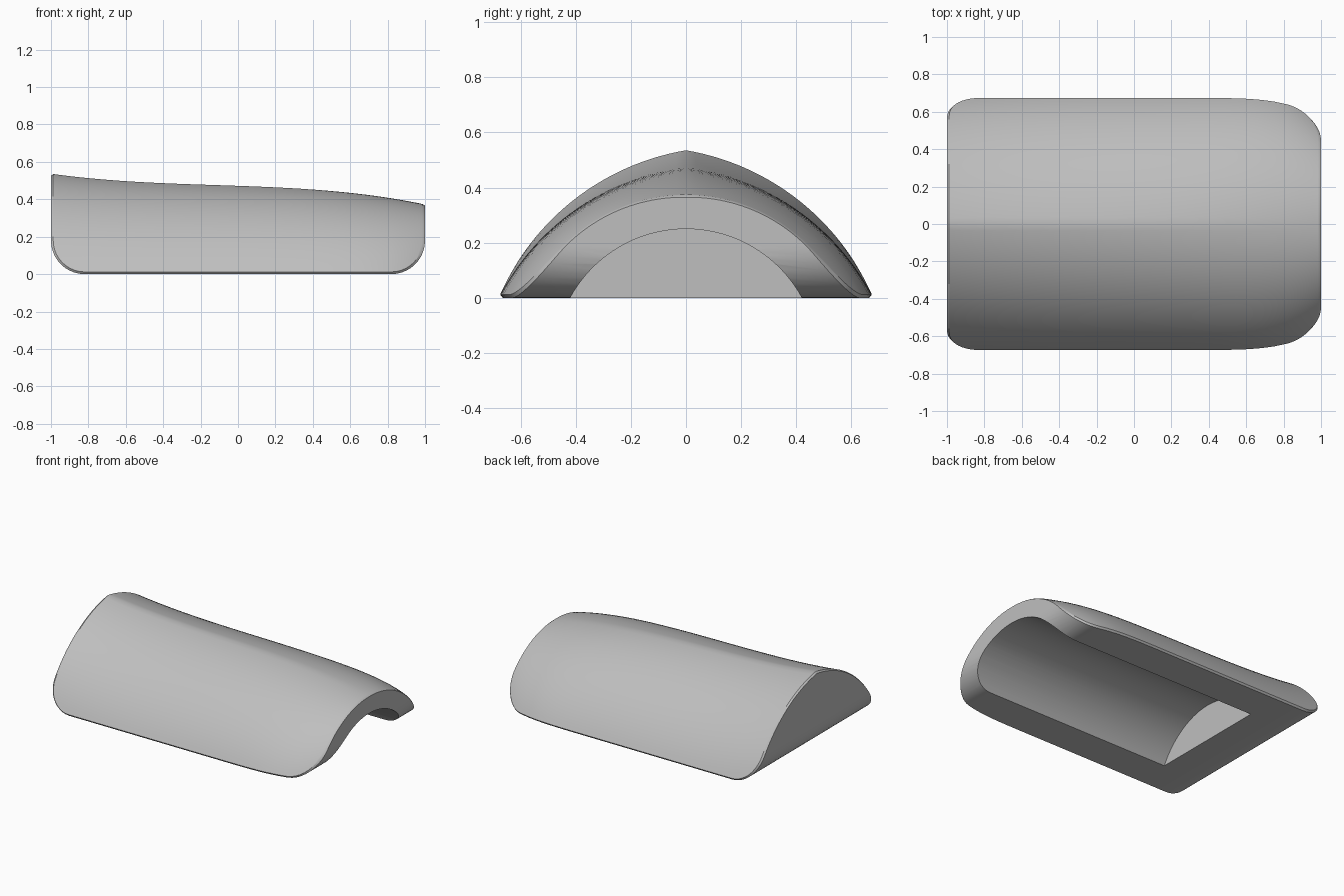
import bpy, bmesh, math

old = bpy.data.objects.get("Cube")
if old:
    bpy.data.objects.remove(old, do_unlink=True)

CORNER = 0.18      # radius of the lower end corners
RIM = 0.012        # width of the small edge bevel
ROWS = 24          # steps from rim to ridge


def new_object(name, bm):
    bmesh.ops.recalc_face_normals(bm, faces=bm.faces)
    mesh = bpy.data.meshes.new(name)
    bm.to_mesh(mesh)
    bm.free()
    obj = bpy.data.objects.new(name, mesh)
    bpy.context.collection.objects.link(obj)
    return obj


def underside_path(r):
    """Side outline of the underside: rounded corner, flat run, rounded corner."""
    mid = 1 - CORNER
    turn = [math.pi / 2 * i / 10 for i in range(11)]
    left = [(-mid - r * math.sin(t), CORNER - r * math.cos(t)) for t in reversed(turn)]
    flat = [(mid * i / 12, CORNER - r) for i in range(-11, 12)]
    right = [(mid + r * math.sin(t), CORNER - r * math.cos(t)) for t in turn]
    return left + flat + right


def arch(x, base):
    """Half of the outer arch at x, from the rim height up to the ridge."""
    h = 0.472 - 0.035 * x - 0.0175 * x**2 - 0.0475 * x**3
    w = 0.68 - 0.113 * max(0, (x - 0.3) / 0.7) ** 4
    a = 0.1 - 0.075 * x - 0.025 * x**2
    c = (h * h - w * w - 2 * a * w) / (2 * h)
    r = math.hypot(a, h - c)
    low, high = math.asin((base - c) / r), math.atan2(h - c, a)
    angles = [low + (high - low) * k / ROWS for k in range(ROWS + 1)]
    return [(x, -a + r * math.cos(t), c + r * math.sin(t)) for t in angles]


# Outer shell: half of it, closed by the underside and end faces
bm = bmesh.new()
inner, outer = underside_path(CORNER - RIM), underside_path(CORNER)
columns = [[bm.verts.new(p) for p in arch(x, z)] for x, z in inner]


def skin(a, b):
    for i in range(len(a) - 1):
        bm.faces.new((a[i], a[i + 1], b[i + 1], b[i]))


for a, b in zip(columns, columns[1:]):
    skin(a, b)


def end_rim(column, x):
    rim = []
    for k, v in enumerate(column):
        f = k / ROWS
        y = max(0, v.co.y - RIM * (1 - f) * 0.8)
        rim.append(bm.verts.new((x, y, v.co.z - RIM * f * 0.8)))
    return rim


# Bevelled rim running up one end, along the underside and up the other end
left_rim, right_rim = end_rim(columns[0], -1), end_rim(columns[-1], 1)
low_rim = [bm.verts.new((x, col[0].co.y - RIM * 0.8, z))
           for (x, z), col in zip(outer[1:-1], columns[1:-1])]
edge = columns[0][:0:-1] + [c[0] for c in columns] + columns[-1][1:]
rim = left_rim[::-1] + low_rim + right_rim
skin(edge, rim)
skin(rim, [bm.verts.new((v.co.x, 0, v.co.z)) for v in rim])
bmesh.ops.remove_doubles(bm, verts=bm.verts, dist=0.00005)
bmesh.ops.dissolve_degenerate(bm, edges=bm.edges, dist=0.00005)
shell = new_object("arched_cover", bm)
mirror = shell.modifiers.new("mirror", 'MIRROR')
mirror.use_axis = (False, True, False)
mirror.merge_threshold = 0.0001

# Arched hollow, open at one end
bm = bmesh.new()
radius, drop = 0.478, 0.228
start = math.asin(drop / radius)
profile = [(0.42, -0.1)]
for i in range(41):
    t = start + (math.pi - 2 * start) * i / 40
    profile.append((radius * math.cos(t), radius * math.sin(t) - drop))
profile.append((-0.42, -0.1))
face = bm.faces.new([bm.verts.new((-0.6, y, z)) for y, z in profile])
grown = bmesh.ops.extrude_face_region(bm, geom=[face])["geom"]
bmesh.ops.translate(bm, vec=(1.8, 0, 0),
                    verts=[g for g in grown if isinstance(g, bmesh.types.BMVert)])
cutter = new_object("hollow_cutter", bm)
cutter.hide_render = True
cut = shell.modifiers.new("hollow", 'BOOLEAN')
cut.object = cutter
cut.operation = 'DIFFERENCE'
cut.solver = 'EXACT'

# Bake the modifiers and drop the cutter
bpy.context.view_layer.update()
graph = bpy.context.evaluated_depsgraph_get()
baked = bpy.data.meshes.new_from_object(shell.evaluated_get(graph))
shell.modifiers.clear()
shell.data = baked
bpy.data.objects.remove(cutter, do_unlink=True)

# Plain grey material
grey = bpy.data.materials.new("plain_grey")
grey.use_nodes = True
colour = (0.52, 0.52, 0.52, 1)
grey.diffuse_color = colour
grey.node_tree.nodes["Principled BSDF"].inputs["Base Color"].default_value = colour
baked.materials.clear()
baked.materials.append(grey)

bpy.ops.object.select_all(action='DESELECT')
shell.select_set(True)
bpy.context.view_layer.objects.active = shell
bpy.ops.object.shade_smooth_by_angle(angle=math.radians(30))
